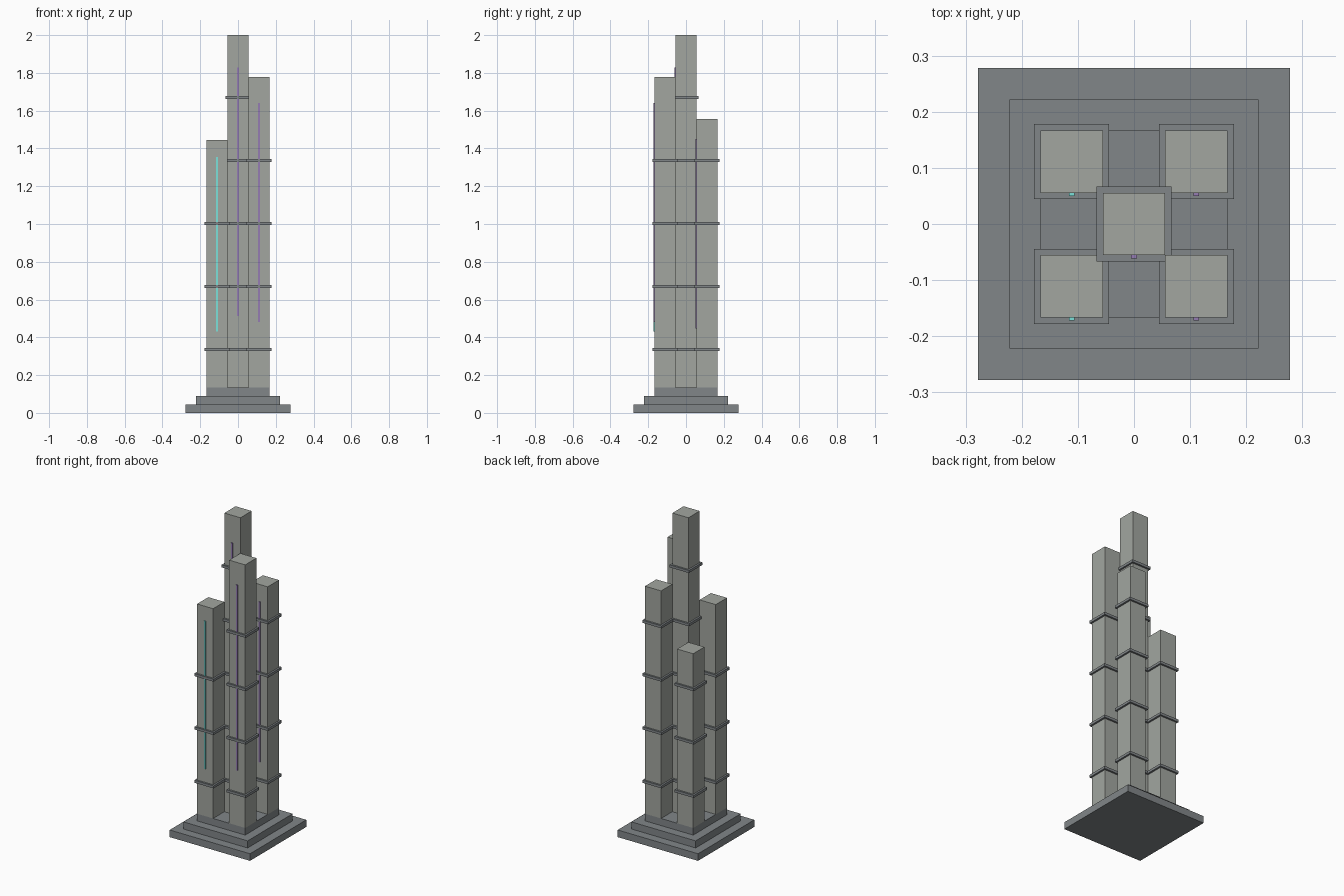
import bpy

if "Cube" in bpy.data.objects:
    bpy.data.objects.remove(bpy.data.objects["Cube"])

U = 1 / 9            # grid module of the design
BASE_TOP = 1.2 * U


def material(name, color):
    m = bpy.data.materials.new(name)
    m.diffuse_color = (*color, 1)
    m.use_nodes = True
    m.node_tree.nodes["Principled BSDF"].inputs["Base Color"].default_value = m.diffuse_color
    return m


stone = material("light_stone", (0.36, 0.38, 0.35))
dark = material("dark_stone", (0.22, 0.24, 0.25))
teal = material("teal_glow", (0.2, 0.75, 0.7))
violet = material("violet_glow", (0.3, 0.2, 0.45))


def box(name, x, y, z0, z1, sx, sy, mat):
    bpy.ops.mesh.primitive_cube_add(size=1, location=(x, y, (z0 + z1) / 2))
    ob = bpy.context.object
    ob.name = name
    ob.scale = (sx, sy, z1 - z0)
    bpy.ops.object.transform_apply(location=False, rotation=False, scale=True)
    ob.data.materials.append(mat)
    return ob


# stepped plinth
for i, w in enumerate((5, 4, 3)):
    box(f"plinth_step_{i + 1}", 0, 0, 0.4 * U * i, 0.4 * U * (i + 1), w * U, w * U, dark)

# towers: name, x, y, height (modules), light strip material
towers = [
    ("centre", 0, 0, 18, violet),
    ("front_right", 1, -1, 16, violet),
    ("back_right", 1, 1, 14, violet),
    ("front_left", -1, -1, 13, teal),
    ("back_left", -1, 1, 11, teal),
]

for name, gx, gy, h, glow in towers:
    x, y, top = gx * U, gy * U, h * U
    box(f"{name}_tower", x, y, BASE_TOP, top, U, U, stone)

    # ledge bands every three modules
    for k in range(3, h - 1, 3):
        z = k * U + 0.003
        box(f"{name}_band_{k // 3}", x, y, z - 0.008, z + 0.008, 1.2 * U, 1.2 * U, dark)

    # thin vertical light strip on the front face
    body = top - BASE_TOP
    z0 = BASE_TOP + 0.15 * body + 0.1
    box(f"{name}_light_strip", x, y - U / 2 - 0.002, z0, z0 + 0.705 * body, 0.01, 0.007, glow)
